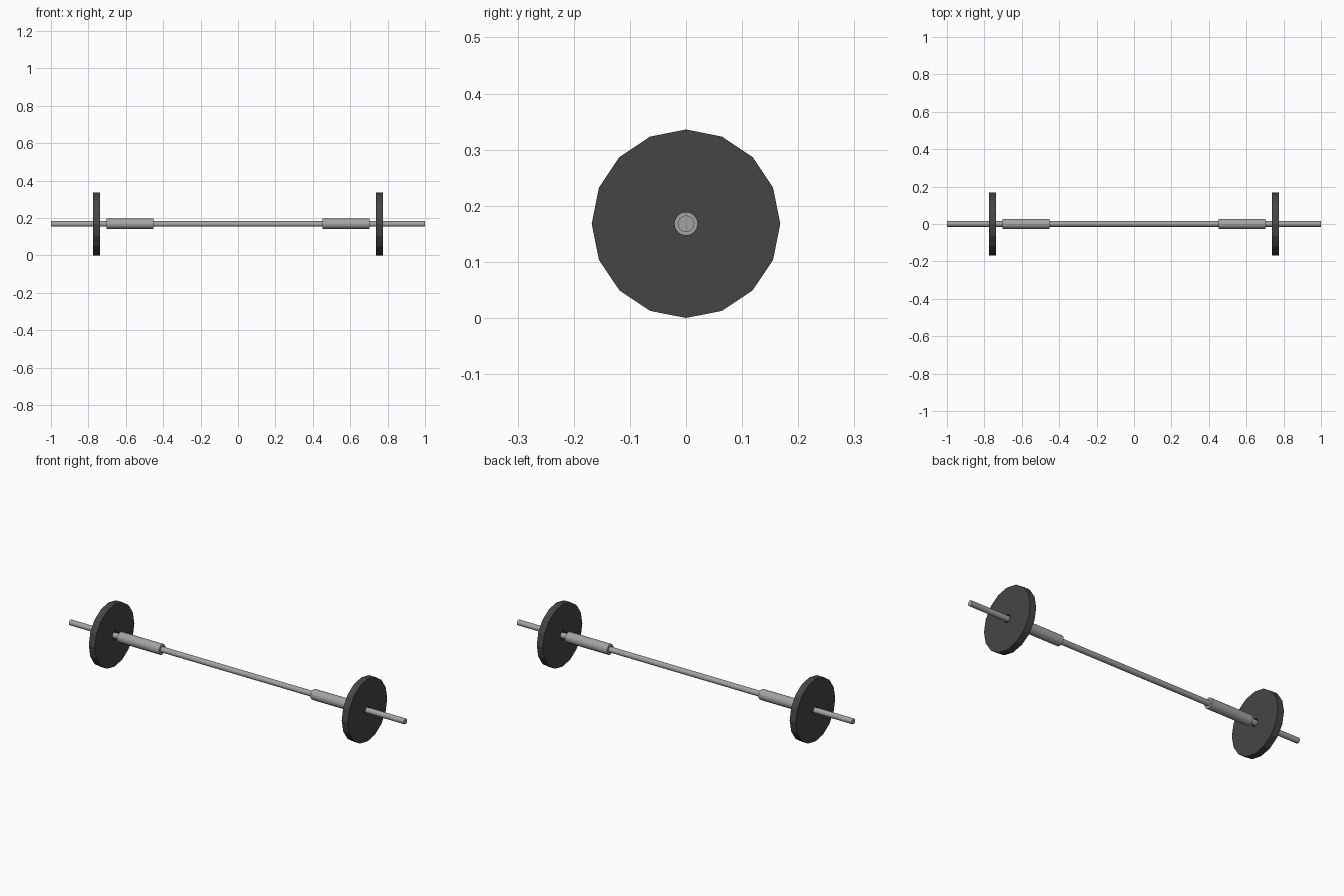
import bpy, bmesh, math

if "Cube" in bpy.data.objects:
    bpy.data.objects.remove(bpy.data.objects["Cube"])

SIDES = 16
AXIS_Z = 0.168


def material(name, grey):
    m = bpy.data.materials.new(name)
    m.diffuse_color = (grey, grey, grey, 1)
    m.use_nodes = True
    m.node_tree.nodes["Principled BSDF"].inputs["Base Color"].default_value = m.diffuse_color
    return m


steel = material("steel grey", 0.37)
rubber = material("dark rubber", 0.06)


def lathe_x(name, profile, mat, closed=False):
    """Spin (x, radius) points around the bar axis; open profiles get end caps."""
    bm = bmesh.new()
    rings = []
    for x, r in profile:
        ring = []
        for i in range(SIDES):
            a = 2 * math.pi * i / SIDES
            ring.append(bm.verts.new((x, r * math.cos(a), AXIS_Z + r * math.sin(a))))
        rings.append(ring)
    pairs = list(zip(rings, rings[1:]))
    if closed:
        pairs.append((rings[-1], rings[0]))
    else:
        bm.faces.new(rings[0])
        bm.faces.new(rings[-1])
    for a, b in pairs:
        for i in range(SIDES):
            j = (i + 1) % SIDES
            bm.faces.new((a[i], a[j], b[j], b[i]))
    bmesh.ops.recalc_face_normals(bm, faces=bm.faces)
    me = bpy.data.meshes.new(name)
    bm.to_mesh(me)
    bm.free()
    me.materials.append(mat)
    ob = bpy.data.objects.new(name, me)
    bpy.context.collection.objects.link(ob)
    return ob


# Long bar
lathe_x("bar", [(-1, 0.0148), (1, 0.0148)], steel)

for s, side in ((-1, "left"), (1, "right")):
    # Thicker hand grip
    lathe_x(side + "_grip", [(s * 0.453, 0.028), (s * 0.703, 0.028)], steel)
    # Weight plate with a centre hole slightly wider than the bar
    lathe_x(side + "_weight_plate",
            [(s * 0.737, 0.0205), (s * 0.737, 0.168),
             (s * 0.774, 0.168), (s * 0.774, 0.0205)], rubber, closed=True)
